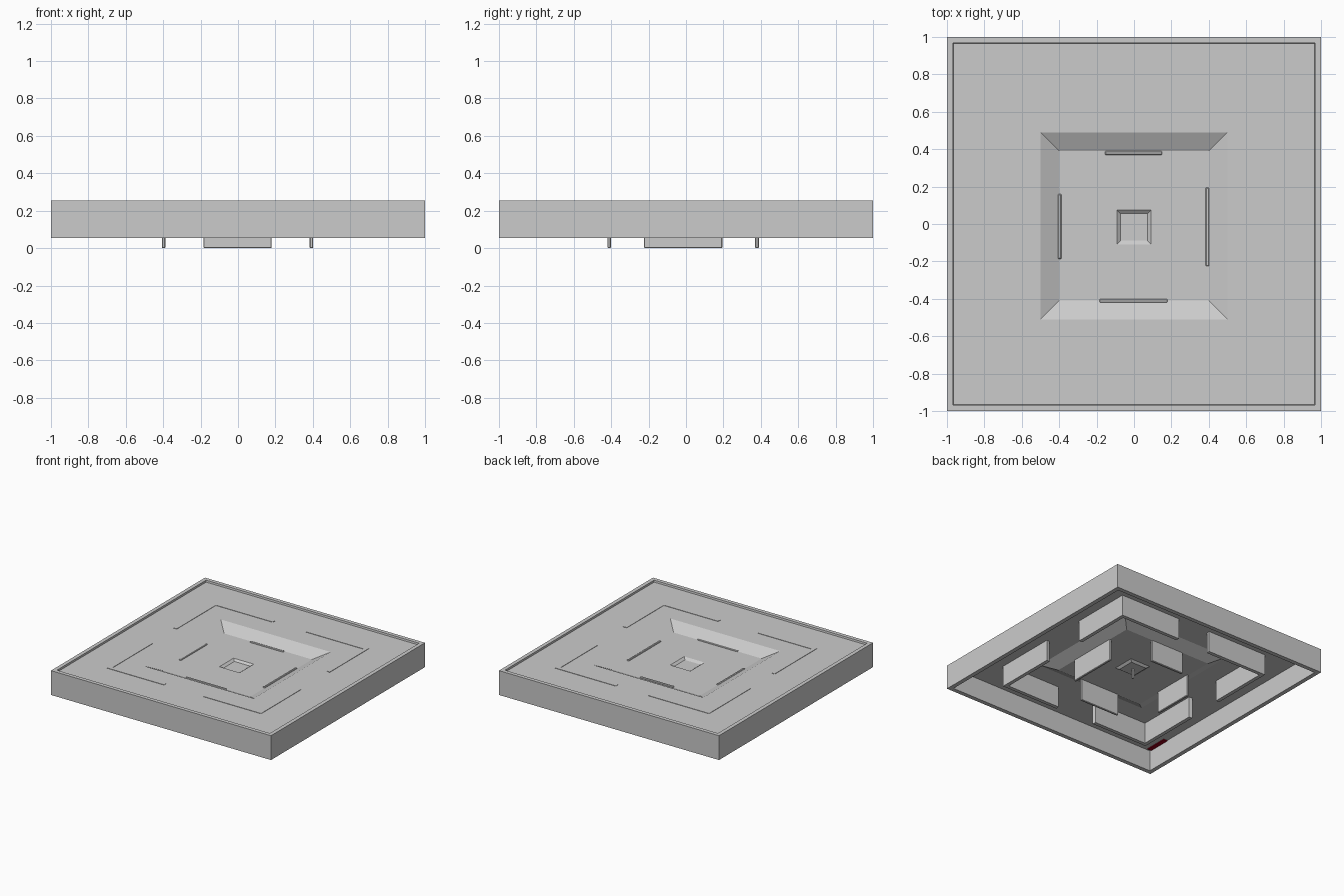
import bpy, bmesh

if "Cube" in bpy.data.objects:
    bpy.data.objects.remove(bpy.data.objects["Cube"])


def finish(name, bm, bevel=0.0):
    bmesh.ops.recalc_face_normals(bm, faces=bm.faces)
    me = bpy.data.meshes.new(name)
    bm.to_mesh(me)
    bm.free()
    ob = bpy.data.objects.new(name, me)
    bpy.context.collection.objects.link(ob)
    if bevel:
        m = ob.modifiers.new("bevel", 'BEVEL')
        m.width = bevel
        m.segments = 1
    return ob


def square_loft(name, rings):
    """Join concentric squares (half size, y centre, z) and cap both ends."""
    bm = bmesh.new()
    loops = [[bm.verts.new((sx * h, cy + sy * h, z))
              for sx, sy in ((-1, -1), (1, -1), (1, 1), (-1, 1))]
             for h, cy, z in rings]
    for a, b in zip(loops, loops[1:]):
        for i in range(4):
            j = (i + 1) % 4
            bm.faces.new((a[i], a[j], b[j], b[i]))
    bm.faces.new(loops[0])
    bm.faces.new(loops[-1])
    return finish(name, bm)


def prism(name, outline, z0, z1, bevel=0.0):
    """Extrude a plan outline between two heights."""
    bm = bmesh.new()
    face = bm.faces.new([bm.verts.new((x, y, z0)) for x, y in outline])
    ext = bmesh.ops.extrude_face_region(bm, geom=[face])
    for v in ext["geom"]:
        if isinstance(v, bmesh.types.BMVert):
            v.co.z = z1
    return finish(name, bm, bevel)


def box(name, x0, x1, y0, y1, z0, z1, bevel=0.0):
    return prism(name, [(x0, y0), (x1, y0), (x1, y1), (x0, y1)], z0, z1, bevel)


# tray: stepped top panel with raised rim and open underside
T = 0.012
RIM, FLOOR, PIT, CENTRE = 0.255, 0.24, 0.19, 0.175
top = [(0.50, -0.01, FLOOR), (0.40, -0.01, PIT),
       (0.092, -0.018, PIT), (0.072, -0.016, CENTRE)]
under = [(h, cy, z - T) for h, cy, z in reversed(top)]
rim = [(0.965, 0, FLOOR - T), (0.965, 0, 0.055), (1, 0, 0.055),
       (1, 0, RIM), (0.968, 0, RIM), (0.966, 0, FLOOR)]
square_loft("tray", under + rim + top)

# L-shaped corner walls: x sign, y sign, arm end along x, arm end along y
O, I = 0.70, 0.67
for name, sx, sy, ex, ey in (("back_left", -1, 1, 0.15, 0.16),
                             ("back_right", 1, 1, 0.145, 0.19),
                             ("front_right", 1, -1, 0.175, 0.185),
                             ("front_left", -1, -1, 0.18, 0.15)):
    plan = [(O, O), (ex, O), (ex + 0.005, I), (I, I), (I, ey + 0.005), (O, ey)]
    prism("corner_wall_" + name, [(sx * x, sy * y) for x, y in plan],
          0.055, FLOOR + 0.003)

# straight inner walls reaching down to the ground
for name, *b in (("back", -0.155, 0.15, 0.37, 0.39),
                 ("front", -0.185, 0.18, -0.42, -0.402),
                 ("left", -0.407, -0.388, -0.187, 0.16),
                 ("right", 0.383, 0.402, -0.225, 0.195)):
    box("inner_wall_" + name, *b, 0, PIT + 0.008, bevel=0.004)

# thin pin under the centre recess
box("centre_pin", -0.007, 0.007, -0.023, -0.009, 0.08, CENTRE - 0.005)

# small red strip under the panel, by the front left corner
red = bpy.data.materials.new("red")
red.diffuse_color = (0.3, 0.0, 0.01, 1)
red.use_nodes = True
red.node_tree.nodes["Principled BSDF"].inputs["Base Color"].default_value = red.diffuse_color
strip = box("underside_strip", -0.965, -0.93, -0.95, -0.76,
            FLOOR - T - 0.006, FLOOR - T + 0.004)
strip.data.materials.append(red)
